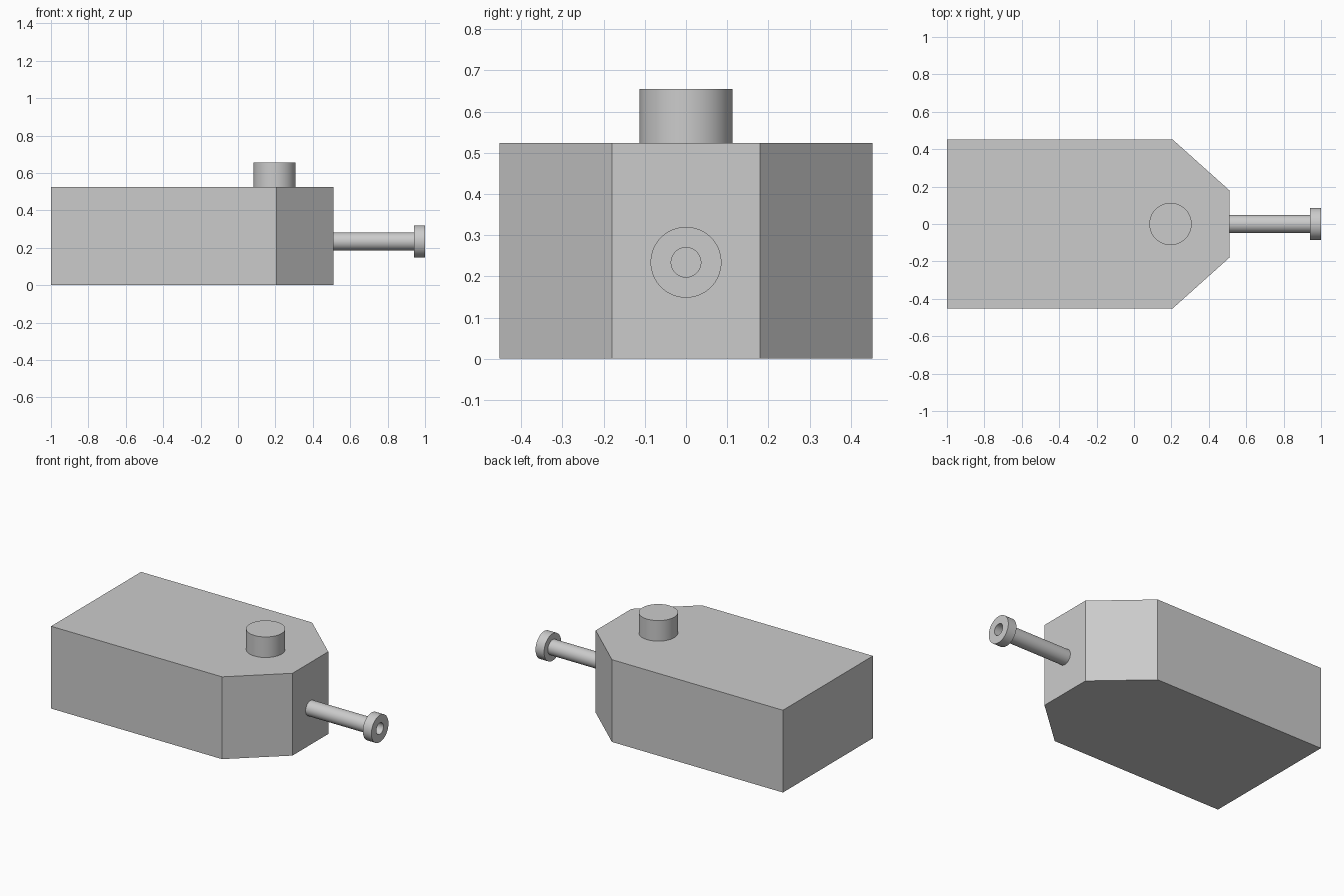
import bpy, bmesh, math
from mathutils import Vector

cube = bpy.data.objects.get("Cube")
if cube:
    bpy.data.objects.remove(cube, do_unlink=True)

# Single plain grey
grey = bpy.data.materials.new("plain_grey")
grey.use_nodes = True
colour = (0.6, 0.6, 0.6, 1)
grey.diffuse_color = colour
grey.node_tree.nodes["Principled BSDF"].inputs["Base Color"].default_value = colour


def finish(name, bm, smooth=False):
    """Turn a bmesh into a named, coloured object."""
    bmesh.ops.recalc_face_normals(bm, faces=bm.faces)
    mesh = bpy.data.meshes.new(name)
    bm.to_mesh(mesh)
    bm.free()
    mesh.materials.append(grey)
    obj = bpy.data.objects.new(name, mesh)
    bpy.context.collection.objects.link(obj)
    if smooth:
        bpy.ops.object.select_all(action="DESELECT")
        obj.select_set(True)
        bpy.context.view_layer.objects.active = obj
        bpy.ops.object.shade_smooth_by_angle(angle=math.radians(30))
    return obj


def extrude_outline(name, outline, height):
    """Extrude a flat outline upwards from the ground."""
    bm = bmesh.new()
    face = bm.faces.new([bm.verts.new((x, y, 0)) for x, y in outline])
    result = bmesh.ops.extrude_face_region(bm, geom=[face], use_keep_orig=True)
    top = [v for v in result["geom"] if isinstance(v, bmesh.types.BMVert)]
    bmesh.ops.translate(bm, verts=top, vec=(0, 0, height))
    return finish(name, bm)


def lathe(name, profile, centre, axis, side, steps=64):
    """Spin (distance along axis, radius) points about an axis."""
    bm = bmesh.new()
    axis, side, centre = Vector(axis), Vector(side), Vector(centre)
    verts = [bm.verts.new(centre + axis * a + side * r) for a, r in profile]
    edges = [bm.edges.new(pair) for pair in zip(verts, verts[1:])]
    bmesh.ops.spin(bm, geom=verts + edges, cent=centre, axis=axis,
                   angle=math.tau, steps=steps, use_merge=True)
    bmesh.ops.remove_doubles(bm, verts=bm.verts, dist=0.0001)
    return finish(name, bm, smooth=True)


# Body with two chamfered nose corners, mirrored across the centre line
half = [(-1, 0.453), (0.205, 0.453), (0.51, 0.18)]
outline = half + [(x, -y) for x, y in reversed(half)]
body_height = 0.524
extrude_outline("body", outline, body_height)

# Round hatch on the roof
lathe("hatch", [(0, 0), (0, 0.113), (0.131, 0.113), (0.131, 0)],
      (0.195, 0, body_height), (0, 0, 1), (1, 0, 0))

# Hollow barrel with a wider muzzle collar
barrel, collar, bore = 0.048, 0.086, 0.036
lathe("barrel", [(0.5, 0), (0.5, barrel), (0.94, barrel), (0.94, collar),
                 (1, collar), (1, bore), (0.52, bore), (0.52, 0)],
      (0, 0, 0.234), (1, 0, 0), (0, 0, 1))
